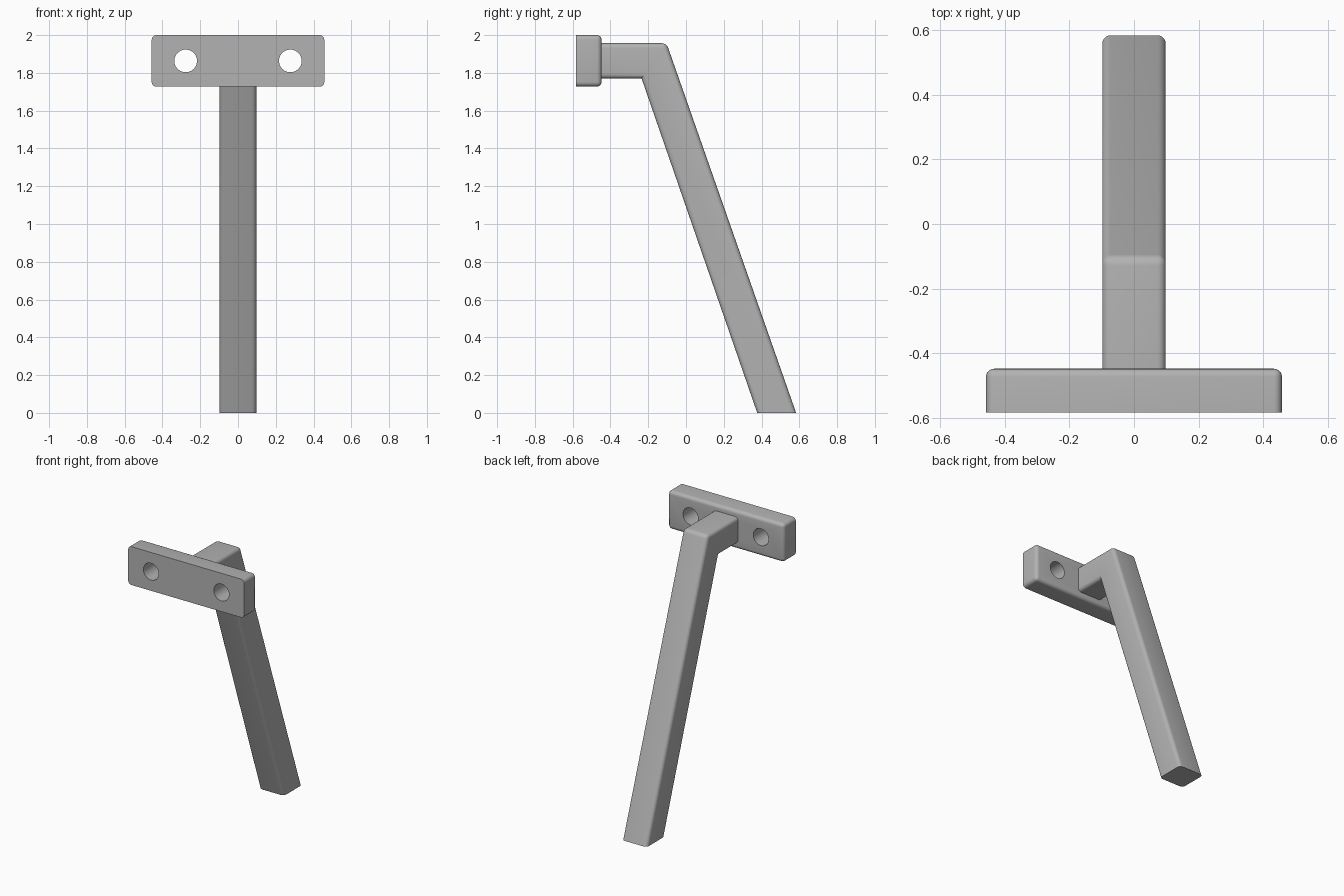
import bpy, bmesh
from mathutils import Matrix

cube = bpy.data.objects.get("Cube")
if cube:
    bpy.data.objects.remove(cube, do_unlink=True)

# Single grey finish
grey = bpy.data.materials.new("plain_grey")
grey.use_nodes = True
COLOUR = (0.45, 0.45, 0.45, 1)
grey.diffuse_color = COLOUR
grey.node_tree.nodes["Principled BSDF"].inputs["Base Color"].default_value = COLOUR

RADIUS = 0.025


def extrude(bm, outline, half_width):
    """Prism from a (y, z) outline, extruded symmetrically along x."""
    face = bm.faces.new([bm.verts.new((-half_width, y, z)) for y, z in outline])
    new = bmesh.ops.extrude_face_region(bm, geom=[face])["geom"]
    verts = [g for g in new if isinstance(g, bmesh.types.BMVert)]
    bmesh.ops.translate(bm, verts=verts, vec=(2 * half_width, 0, 0))
    bmesh.ops.recalc_face_normals(bm, faces=bm.faces)


def round_edges(bm, rule):
    """Round every edge for which rule(v1, v2) holds."""
    edges = [e for e in bm.edges if rule(e.verts[0].co, e.verts[1].co)]
    bmesh.ops.bevel(bm, geom=edges, offset=RADIUS, segments=5, profile=0.5,
                    affect='EDGES', clamp_overlap=True)


def make_object(name, bm):
    mesh = bpy.data.meshes.new(name)
    bm.to_mesh(mesh)
    bm.free()
    mesh.materials.append(grey)
    obj = bpy.data.objects.new(name, mesh)
    bpy.context.collection.objects.link(obj)
    return obj


def activate(obj):
    bpy.ops.object.select_all(action='DESELECT')
    obj.select_set(True)
    bpy.context.view_layer.objects.active = obj


# Mounting plate: rounded everywhere but around its flat front face
FRONT, BACK, LOW, HIGH = -0.583, -0.447, 1.727, 2.0
bm = bmesh.new()
extrude(bm, [(FRONT, LOW), (BACK, LOW), (BACK, HIGH), (FRONT, HIGH)], 0.457)
round_edges(bm, lambda a, b: max(a.y, b.y) > FRONT + 0.01)
plate = make_object("mounting_plate", bm)

# Two screw holes through the plate
bm = bmesh.new()
for side in (-1, 1):
    place = Matrix.Translation((side * 0.277, FRONT, (LOW + HIGH) / 2))
    bmesh.ops.create_cone(bm, cap_ends=True, segments=48, radius1=0.06, radius2=0.06,
                          depth=0.6, matrix=place @ Matrix.Rotation(1.5708, 4, 'X'))
cutter = make_object("screw_hole_cutter", bm)
cutter.hide_render = True
activate(plate)
cut = plate.modifiers.new("screw_holes", 'BOOLEAN')
cut.operation = 'DIFFERENCE'
cut.solver = 'EXACT'
cut.object = cutter
bpy.ops.object.modifier_apply(modifier=cut.name)
bpy.data.objects.remove(cutter, do_unlink=True)

# Bent handle: short neck from the plate, then a long slanted grip
bm = bmesh.new()
extrude(bm, [(BACK - 0.01, 1.77), (-0.235, 1.77), (0.377, 0), (0.583, 0),
             (-0.103, 1.957), (BACK - 0.01, 1.957)], 0.098)


def handle_edge(a, b):
    along = abs(a.x - b.x) < 0.01
    at_end = abs(a.z) + abs(b.z) < 0.01 or max(a.y, b.y) < BACK
    outer_bend = not along and a.z > 1.9
    return not at_end and (along or outer_bend)


round_edges(bm, handle_edge)
handle = make_object("bent_handle", bm)

# Smooth rounded edges, crisp corners
for part in (plate, handle):
    activate(part)
    bpy.ops.object.shade_smooth_by_angle()
